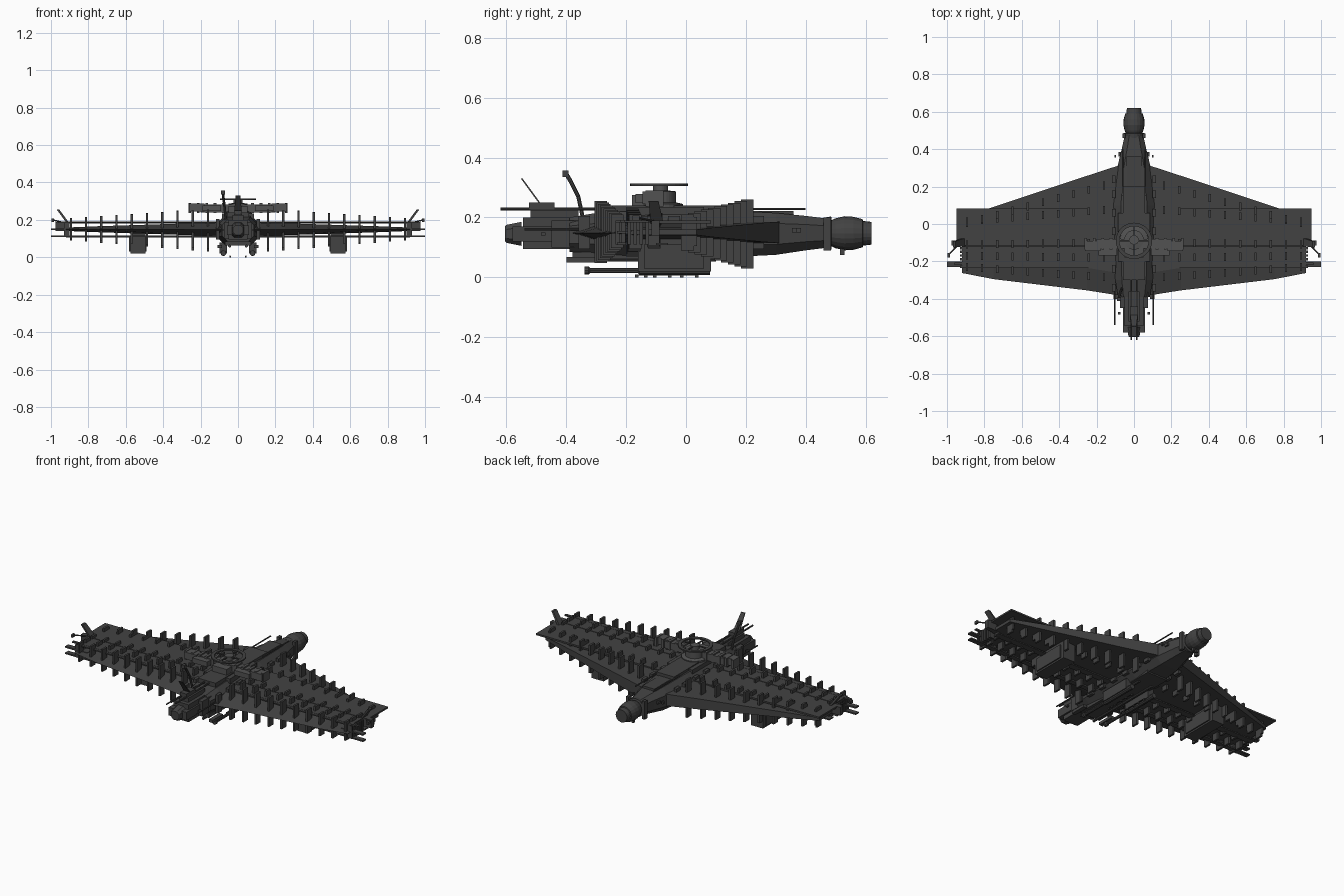
import bpy, bmesh, math
from mathutils import Vector

def material(name, v):
    m = bpy.data.materials.new(name)
    m.diffuse_color = (v, v, v, 1)
    return m
DARK, MID = material("dark_metal", 0.055), material("mid_metal", 0.085)

def finish(name, bm, mat=DARK):
    bmesh.ops.recalc_face_normals(bm, faces=bm.faces)
    me = bpy.data.meshes.new(name)
    bm.to_mesh(me)
    bm.free()
    me.materials.append(mat)
    ob = bpy.data.objects.new(name, me)
    bpy.context.collection.objects.link(ob)
    return ob

def add_box(bm, x0, x1, y0, y1, z0, z1):
    vs = bmesh.ops.create_cube(bm, size=1)["verts"]
    for v in vs:
        v.co = Vector(((x0+x1)/2 + v.co.x*(x1-x0), (y0+y1)/2 + v.co.y*(y1-y0), (z0+z1)/2 + v.co.z*(z1-z0)))

def boxes(name, dims, mirror=False, mat=DARK):
    bm = bmesh.new()
    for d in dims:
        add_box(bm, *d)
        if mirror:
            add_box(bm, -d[1], -d[0], *d[2:])
    return finish(name, bm, mat)

def loft(bm, rings):
    rows = [[bm.verts.new(p) for p in r] for r in rings]
    n = len(rows[0])
    for a, b in zip(rows, rows[1:]):
        for i in range(n):
            bm.faces.new((a[i], a[(i+1) % n], b[(i+1) % n], b[i]))
    bm.faces.new(rows[0])
    bm.faces.new(rows[-1][::-1])

def hull_ring(y, w, z0, z1):
    """Rectangle with cut corners across the hull."""
    c = min(w, (z1-z0)/2)*0.5
    return [(w, y, z0+c), (w, y, z1-c), (w-c, y, z1), (c-w, y, z1),
            (-w, y, z1-c), (-w, y, z0+c), (c-w, y, z0), (w-c, y, z0)]

def lathe_y(name, stations, x, z, n=20):
    bm = bmesh.new()
    loft(bm, [[(x+r*math.cos(2*math.pi*i/n), y, z+r*math.sin(2*math.pi*i/n)) for i in range(n)] for y, r in stations])
    return finish(name, bm)

def rod(name, a, b, r, n=8):
    a, b = Vector(a), Vector(b)
    q = (b-a).to_track_quat('Z', 'Y')
    bm = bmesh.new()
    loft(bm, [[p + q @ Vector((r*math.cos(2*math.pi*i/n), r*math.sin(2*math.pi*i/n), 0)) for i in range(n)] for p in (a, b)])
    return finish(name, bm)

def disc_z(name, profile, y, n=32, mat=DARK):
    bm = bmesh.new()
    loft(bm, [[(r*math.cos(2*math.pi*i/n), y+r*math.sin(2*math.pi*i/n), z) for i in range(n)] for r, z in profile])
    return finish(name, bm, mat)

# Hull, nose to tail
bm = bmesh.new()
loft(bm, [hull_ring(*s) for s in [
    (-0.39, 0.085, 0.085, 0.2), (-0.3, 0.1, 0.075, 0.215), (-0.1, 0.11, 0.065, 0.225),
    (0.1, 0.11, 0.065, 0.225), (0.3, 0.09, 0.075, 0.215), (0.4, 0.066, 0.09, 0.205), (0.48, 0.048, 0.1, 0.195)]])
finish("hull", bm)
bm = bmesh.new()
loft(bm, [hull_ring(*s) for s in [(-0.605, 0.026, 0.12, 0.17), (-0.6, 0.03, 0.115, 0.175), (-0.55, 0.036, 0.105, 0.185)]])
finish("nose_tip", bm)
boxes("nose_block", [(-0.06, 0.06, -0.58, -0.44, 0.12, 0.17), (-0.05, 0.05, -0.545, -0.38, 0.095, 0.2),
                     (-0.075, 0.075, -0.45, -0.36, 0.1, 0.19), (-0.03, 0.03, -0.52, -0.36, 0.19, 0.225)])
boxes("spine", [(-0.06, 0.06, -0.3, 0.2, 0.2, 0.24), (-0.04, 0.04, 0.1, 0.36, 0.19, 0.222),
                (-0.085, 0.085, -0.2, 0.06, 0.2, 0.235)])

# Tail engine
lathe_y("tail_engine", [(0.46, 0.052), (0.485, 0.056), (0.487, 0.044), (0.5, 0.05), (0.53, 0.057), (0.56, 0.055),
                        (0.59, 0.047), (0.592, 0.041), (0.62, 0.038)], 0, 0.147)
boxes("engine_collar", [(0.045, 0.062, 0.46, 0.485, 0.09, 0.2), (0.005, 0.018, 0.515, 0.53, 0.075, 0.1)], True)

# Wings, lofted from root to tip: (x, front y, front ridge y, rear y, half thickness)
for s, side in ((1, "right"), (-1, "left")):
    bm = bmesh.new()
    rings = []
    for x, yf, yr, h in [(0.06, -0.385, 0.32, 0.036), (0.25, -0.355, 0.258, 0.032),
                         (0.75, -0.295, 0.092, 0.016), (0.92, -0.262, 0.035, 0.009)]:
        rings.append([(s*x, yf, 0.148), (s*x, yf+0.12, 0.15+h), (s*x, yr, 0.15+h),
                      (s*x, yr, 0.15-h), (s*x, yf+0.12, 0.15-h)])
    loft(bm, rings)
    finish(side + "_wing", bm)
boxes("wing_upper_plate", [(0.08, 0.95, -0.115, 0.083, 0.18, 0.19)], True)
boxes("wing_bars", [(0.08, 0.92, -0.235, -0.12, 0.183, 0.19), (0.08, 0.96, -0.22, -0.205, 0.183, 0.191),
                    (0.08, 1.0, -0.23, -0.2, 0.108, 0.116), (0.85, 1.0, -0.23, -0.2, 0.146, 0.155),
                    (0.08, 0.92, -0.1, -0.06, 0.107, 0.114)], True)

# Wing-tip blocks, teeth and winglets
boxes("tip_blocks", [(0.91, 0.975, -0.115, -0.088, 0.14, 0.19), (0.985, 0.997, -0.178, -0.155, 0.19, 0.207)]
      + [(0.9, 0.93, -0.135-i*0.02, -0.123-i*0.02, 0.11, 0.185) for i in range(6)], True)
for s in (1, -1):
    bm = bmesh.new()
    loft(bm, [[(s*(x+dx), y, z) for dx, y in ((0, y0), (0.014, y0), (0.014, y1), (0, y1))]
              for x, z, y0, y1 in ((0.9, 0.18, -0.118, -0.075), (0.955, 0.255, -0.125, -0.092))])
    finish("winglet", bm)
    rod("tip_probe", (s*0.93, -0.1, 0.185), (s*0.992, -0.165, 0.2), 0.004)

# Rows of cooling fins: the outer rows are tall, the inner rows short
fins = []
for i in range(10):
    x, t = 0.16 + 0.0815*i, i/9
    for y, up, down in ((0.205-0.2*t, 0.26-0.05*t, 0.03+0.06*t), (0.075-0.06*t, 0.222-0.02*t, 0.085+0.02*t),
                        (-0.1-0.01*t, 0.215-0.01*t, 0.08+0.025*t), (-0.18+0.01*t, 0.23-0.02*t, 0.07+0.025*t),
                        (-0.285+0.055*t, 0.255-0.045*t, 0.047+0.05*t)):
        fins.append((x-0.006, x+0.006, y-0.021, y+0.021, down, up))
boxes("wing_fins", fins, True)

# Under-wing pods
boxes("under_pods", [(0.495, 0.575, -0.16, 0.083, 0.02, 0.13), (0.488, 0.582, -0.14, 0.06, 0.03, 0.11)], True)

# Belly guns and rails
for s in (1, -1):
    lathe_y("belly_gun", [(-0.34, 0.014), (-0.325, 0.014), (-0.32, 0.009), (-0.16, 0.009), (-0.155, 0.015), (0.08, 0.015)], s*0.078, 0.022, 10)
    rod("belly_rod", (s*0.045, -0.4, 0.06), (s*0.045, 0.1, 0.06), 0.008)
    rod("side_barrel", (s*0.103, -0.54, 0.16), (s*0.103, -0.25, 0.16), 0.004)
    rod("top_rail", (s*0.015, -0.62, 0.228), (s*0.015, -0.25, 0.228), 0.005)
    rod("rear_rail", (s*0.06, 0.15, 0.228), (s*0.06, 0.4, 0.228), 0.004)
boxes("belly_mounts", [(0.06, 0.098, -0.15, 0.05, 0.02, 0.08), (0.0, 0.07, -0.38, 0.2, 0.062, 0.085),
                       (0.085, 0.11, -0.4, -0.3, 0.05, 0.067)], True)
boxes("belly_studs", [(0.038, 0.046, y, y+0.012, 0.0, 0.008) for y in (-0.17, -0.14, -0.11, -0.06, -0.02, 0.03)]
      + [(0.039, 0.045, -0.17, 0.042, 0.006, 0.009)], True)
boxes("hull_lugs", [(0.07, 0.083, 0.36, 0.385, 0.15, 0.165), (0.095, 0.105, 0.355, 0.37, 0.15, 0.165),
                    (0.072, 0.085, -0.485, -0.47, 0.14, 0.15)]
      + [(0.1, 0.118, y, y+0.04, 0.095, 0.205) for y in (-0.36, -0.26, -0.16, -0.06, 0.04, 0.14, 0.22)], True)

# Dorsal gun with raised slanted panel
boxes("dorsal_gun", [(-0.022, 0.022, -0.525, -0.44, 0.228, 0.25)])
bm = bmesh.new()
loft(bm, [[(x, y+d, z) for x, d in ((-w, 0), (w, 0), (w, 0.006), (-w, 0.006))]
          for y, z, w in ((-0.49, 0.245, 0.02), (-0.552, 0.33, 0.013))])
finish("slanted_panel", bm)

# Periscope mast, curved
mast = [(-0.065, -0.345, 0.2), (-0.072, -0.36, 0.27), (-0.078, -0.385, 0.32), (-0.08, -0.4, 0.345)]
for a, b in zip(mast, mast[1:]):
    rod("mast", a, b, 0.007)
boxes("mast_head", [(-0.09, -0.07, -0.412, -0.392, 0.335, 0.356)])

# Turret with cross arms and sensor ring
disc_z("turret_drum", [(0.075, 0.22), (0.075, 0.245), (0.052, 0.25), (0.052, 0.287), (0.025, 0.29), (0.025, 0.312)], -0.085, mat=MID)
boxes("turret_arms", [(0.0, 0.2, -0.13, -0.08, 0.24, 0.282), (0.18, 0.262, -0.145, -0.09, 0.245, 0.287),
                      (0.09, 0.19, -0.168, -0.1, 0.248, 0.278)]
      + [(0.07+i*0.045, 0.085+i*0.045, -0.135, -0.076, 0.236, 0.29) for i in range(5)], True, MID)
boxes("turret_block", [(-0.05, 0.05, -0.18, -0.1, 0.235, 0.275)], mat=MID)
bm = bmesh.new()
n = 32
rows = [[bm.verts.new((r*math.cos(2*math.pi*i/n), -0.09+r*math.sin(2*math.pi*i/n), z)) for i in range(n)]
        for r, z in ((0.097, 0.305), (0.097, 0.313), (0.078, 0.313), (0.078, 0.305))]
for k in range(4):
    for i in range(n):
        a, b, j = rows[k], rows[(k+1) % 4], (i+1) % n
        bm.faces.new((a[i], a[j], b[j], b[i]))
finish("sensor_ring", bm)
boxes("ring_spokes", [(-0.08, 0.08, -0.094, -0.086, 0.305, 0.311), (-0.004, 0.004, -0.17, -0.01, 0.305, 0.311)])
